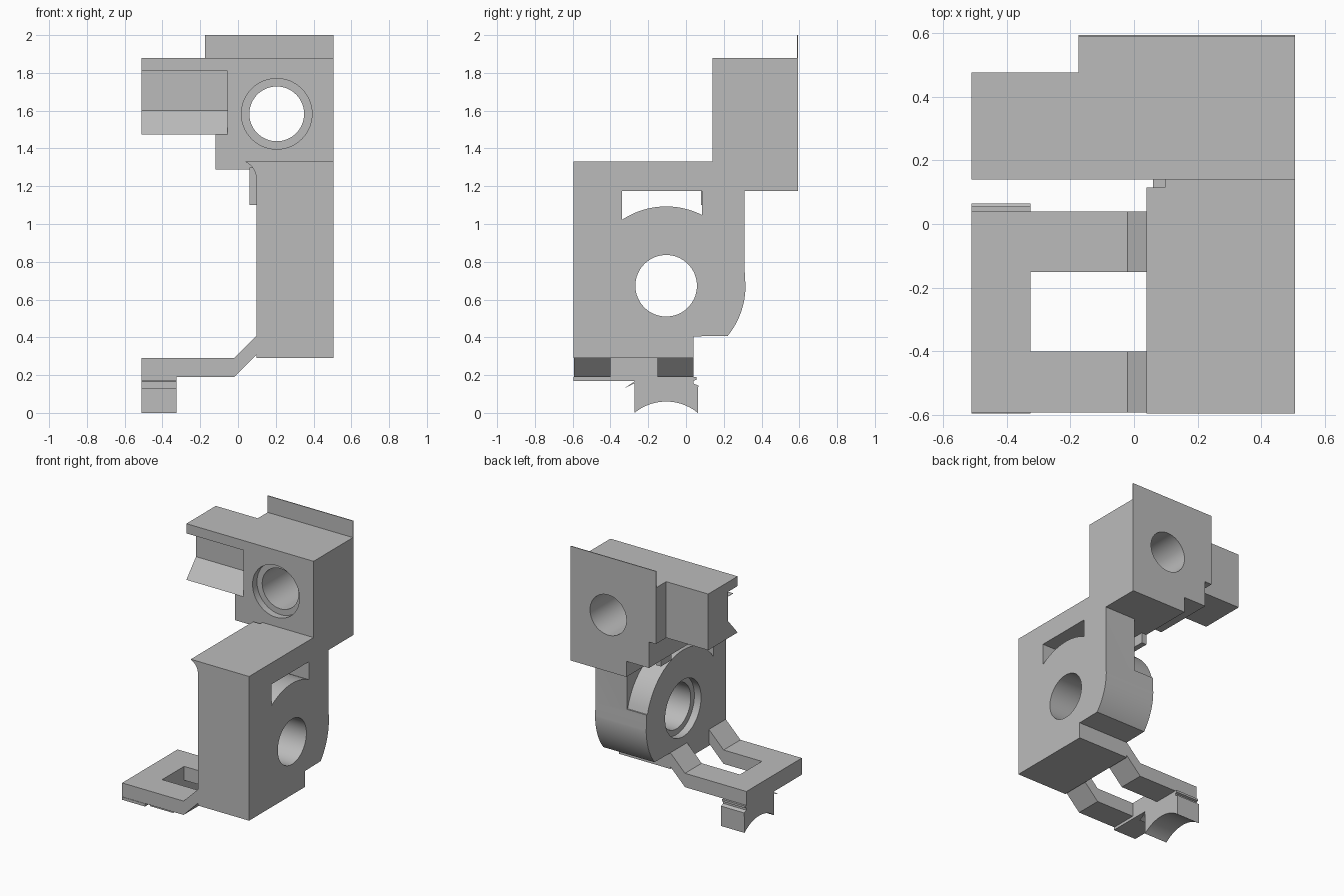
import bpy, bmesh, math
from mathutils import Vector

if "Cube" in bpy.data.objects:
    bpy.data.objects.remove(bpy.data.objects["Cube"])

grey = bpy.data.materials.new("plain grey")
grey.use_nodes = True
GREY = (0.5, 0.5, 0.5, 1)
grey.diffuse_color = GREY
grey.node_tree.nodes["Principled BSDF"].inputs["Base Color"].default_value = GREY


def prism(name, points, axis, lo, hi):
    """Extrude a profile along an axis; the points use the other two axes in order."""
    def place(p, d):
        return {"X": (d, p[0], p[1]), "Y": (p[0], d, p[1]), "Z": (p[0], p[1], d)}[axis]
    bm = bmesh.new()
    face = bm.faces.new([bm.verts.new(place(p, lo)) for p in points])
    new = bmesh.ops.extrude_face_region(bm, geom=[face])["geom"]
    shift = Vector(place((0, 0), hi - lo))
    bmesh.ops.translate(bm, vec=shift, verts=[v for v in new if isinstance(v, bmesh.types.BMVert)])
    bmesh.ops.recalc_face_normals(bm, faces=bm.faces)
    mesh = bpy.data.meshes.new(name)
    bm.to_mesh(mesh)
    bm.free()
    mesh.materials.append(grey)
    obj = bpy.data.objects.new(name, mesh)
    bpy.context.collection.objects.link(obj)
    return obj


def box(a0, a1, b0, b1):
    return [(a0, b0), (a1, b0), (a1, b1), (a0, b1)]


def arc(centre, r, start, end, n=24):
    angles = [math.radians(start + (end - start) * i / n) for i in range(n + 1)]
    return [(centre[0] + r * math.cos(a), centre[1] + r * math.sin(a)) for a in angles]


def circle(centre, r):
    return arc(centre, r, 0, 360, 64)[:-1]


def cut(obj, *cutters):
    """Subtract the cutters for good and delete them."""
    for c in cutters:
        m = obj.modifiers.new("cut", "BOOLEAN")
        m.operation, m.solver, m.object = "DIFFERENCE", "EXACT", c
    bpy.context.view_layer.update()
    graph = bpy.context.evaluated_depsgraph_get()
    mesh = bpy.data.meshes.new_from_object(obj.evaluated_get(graph))
    obj.modifiers.clear()
    obj.data = mesh
    for c in cutters:
        bpy.data.objects.remove(c)


# Lower housing: rounded back, bore, slot, and a pocket above the round boss
BORE, BOSS = (-0.105, 0.673), 0.42
housing = prism("lower_housing",
                [(-0.595, 0.29), (0.04, 0.29), (0.04, 0.405)] + arc(BORE, BOSS, -39.1, 0)
                + [(0.31, 0.76), (0.31, 1.175), (0.14, 1.175), (0.14, 1.33), (-0.595, 1.33)],
                "X", 0.097, 0.505)
cut(housing,
    prism("bore", circle(BORE, 0.163), "X", 0, 1),
    prism("bore_rim", circle(BORE, 0.205), "X", 0, 0.15),
    prism("pocket", arc(BORE, BOSS, 145, 15)
          + [(0.4, 0.78), (0.4, 1.176), (-0.45, 1.176)], "X", 0, 0.255),
    prism("slot", arc(BORE, BOSS, 124, 63) + [(0.085, 1.176), (-0.34, 1.176)], "X", 0.2, 1))

# Flared lip along the top edge and a small tab below the head
prism("top_lip", arc((0.0, 1.24), 0.097, 0, 66, 8) + [(0.04, 1.33), (0.097, 1.33)],
      "Y", -0.595, 0.115)
prism("small_tab", box(0.06, 0.1, 0.08, 0.2), "Z", 1.1, 1.3)

# Upper head with a counterbored hole and a recess on its left end
HOLE = (0.205, 1.583)
foot = [(-0.175, 1.475), (-0.12, 1.475), (-0.12, 1.288), (0.06, 1.288),
        (0.06, 1.175), (0.505, 1.175)]
head = prism("head_block", foot + [(0.505, 1.88), (-0.175, 1.88)], "Y", 0.14, 0.588)
cut(head,
    prism("hole", circle(HOLE, 0.145), "Y", 0, 1),
    prism("hole_rim", circle(HOLE, 0.187), "Y", 0, 0.19),
    prism("recess", [(0.12, 1.81), (0.25, 1.81), (0.25, 1.6), (0.14, 1.475), (0.12, 1.475)],
          "X", -0.6, -0.055))

# Thin back plate rising above the head
plate = prism("back_plate", foot + [(0.505, 2), (-0.175, 2)], "Y", 0.588, 0.594)
cut(plate, prism("hole", circle(HOLE, 0.145), "Y", 0, 1))

# Side arm of the head with a flange and a flared lower edge
prism("head_arm", [(0.14, 1.88), (0.475, 1.88), (0.475, 1.475), (0.14, 1.475),
                   (0.25, 1.6), (0.25, 1.81), (0.14, 1.81)], "X", -0.51, -0.175)

# Lower bracket: bent strip with a window
bracket = prism("lower_bracket", [(0.1, 0.41), (-0.02, 0.29), (-0.51, 0.29),
                                  (-0.51, 0.19), (-0.02, 0.19), (0.1, 0.31)],
                "Y", -0.592, 0.04)
cut(bracket, prism("window", box(-0.325, 0.3, -0.4, -0.15), "Z", 0, 1))

# Foot under the bracket with an arched underside, and its thin barb
prism("bracket_foot", [(-0.595, 0.19), (-0.595, 0.17), (-0.272, 0.17)]
      + arc((-0.105, -0.204), 0.264, 129.4, 50.6)
      + [(0.065, 0.145), (0.04, 0.155), (0.04, 0.17), (0.055, 0.175), (0.055, 0.19)],
      "X", -0.51, -0.325)
prism("foot_barb", [(-0.33, 0.128), (-0.27, 0.158), (-0.27, 0.168)], "X", -0.51, -0.325)

# Smooth the round surfaces and keep the edges crisp
bpy.ops.object.select_all(action="DESELECT")
for o in bpy.context.collection.objects:
    if o.type == "MESH" and grey.name in o.data.materials:
        o.select_set(True)
        bpy.context.view_layer.objects.active = o
bpy.ops.object.shade_smooth_by_angle(angle=math.radians(25))
